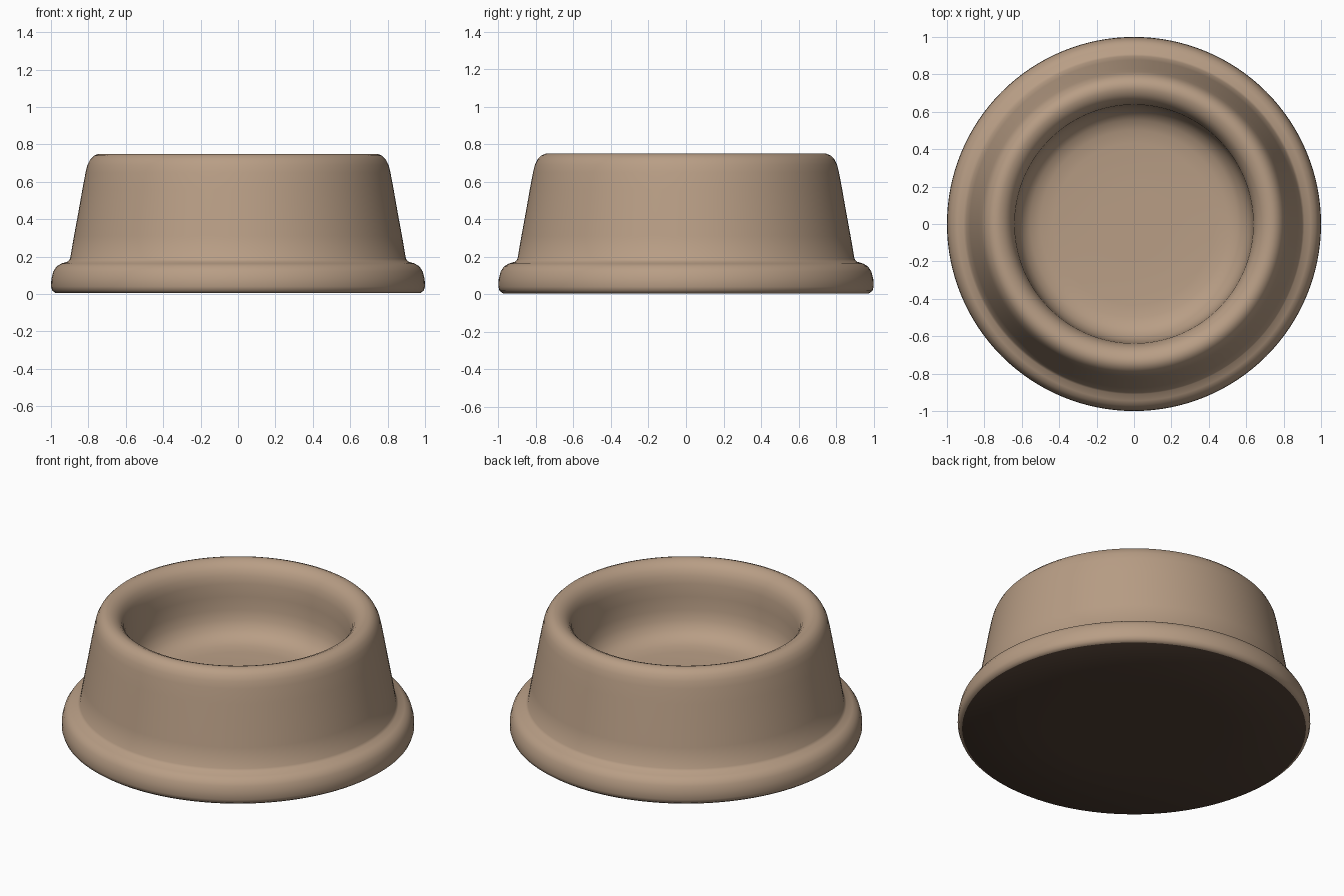
import bpy, bmesh, math

if "Cube" in bpy.data.objects:
    bpy.data.objects.remove(bpy.data.objects["Cube"])

N = 128  # segments around the bowl


def material(name, colour):
    m = bpy.data.materials.new(name)
    m.diffuse_color = (*colour, 1)
    m.use_nodes = True
    m.node_tree.nodes["Principled BSDF"].inputs["Base Color"].default_value = m.diffuse_color
    return m


def lathe(name, profile, mats):
    """Revolve (radius, height) points around z; radius 0 makes a pole."""
    bm = bmesh.new()
    rings = []
    for r, z in profile:
        if r == 0:
            rings.append([bm.verts.new((0, 0, z))] * N)
        else:
            rings.append([bm.verts.new((r * math.cos(2 * math.pi * i / N),
                                        r * math.sin(2 * math.pi * i / N), z))
                          for i in range(N)])
    for a, b in zip(rings, rings[1:]):
        for i in range(N):
            j = (i + 1) % N
            corners = list(dict.fromkeys((a[i], a[j], b[j], b[i])))
            bm.faces.new(corners)
    bmesh.ops.recalc_face_normals(bm, faces=bm.faces)
    # the flat underside gets the dark colour
    for f in bm.faces:
        f.smooth = True
        if f.normal.z < -0.95 and f.calc_center_median().z < 0.02:
            f.material_index = 1
    mesh = bpy.data.meshes.new(name)
    bm.to_mesh(mesh)
    bm.free()
    for m in mats:
        mesh.materials.append(m)
    ob = bpy.data.objects.new(name, mesh)
    bpy.context.collection.objects.link(ob)
    bpy.context.view_layer.objects.active = ob
    ob.select_set(True)
    bpy.ops.object.shade_smooth_by_angle(angle=math.radians(40))
    return ob


tan = material("warm tan", (0.48, 0.34, 0.235))
dark = material("dark brown underside", (0.08, 0.05, 0.034))

profile = [
    # underside and foot flange
    (0, 0.005), (0.5, 0.005), (0.975, 0.005), (0.993, 0.018), (1.0, 0.04),
    (0.998, 0.08), (0.988, 0.12), (0.97, 0.148), (0.945, 0.163), (0.91, 0.174),
    (0.898, 0.188),
    # sloping outer wall
    (0.877, 0.31), (0.853, 0.44), (0.832, 0.56), (0.815, 0.65),
    # rounded rim
    (0.805, 0.69), (0.79, 0.72), (0.77, 0.74), (0.745, 0.75), (0.72, 0.748),
    (0.69, 0.735), (0.665, 0.71), (0.648, 0.675), (0.638, 0.63),
    # inner wall, fillet and floor
    (0.635, 0.55), (0.632, 0.47), (0.62, 0.41), (0.595, 0.36), (0.555, 0.325),
    (0.50, 0.307), (0.43, 0.30), (0.2, 0.298), (0, 0.298),
]
lathe("bowl", profile, [tan, dark])
